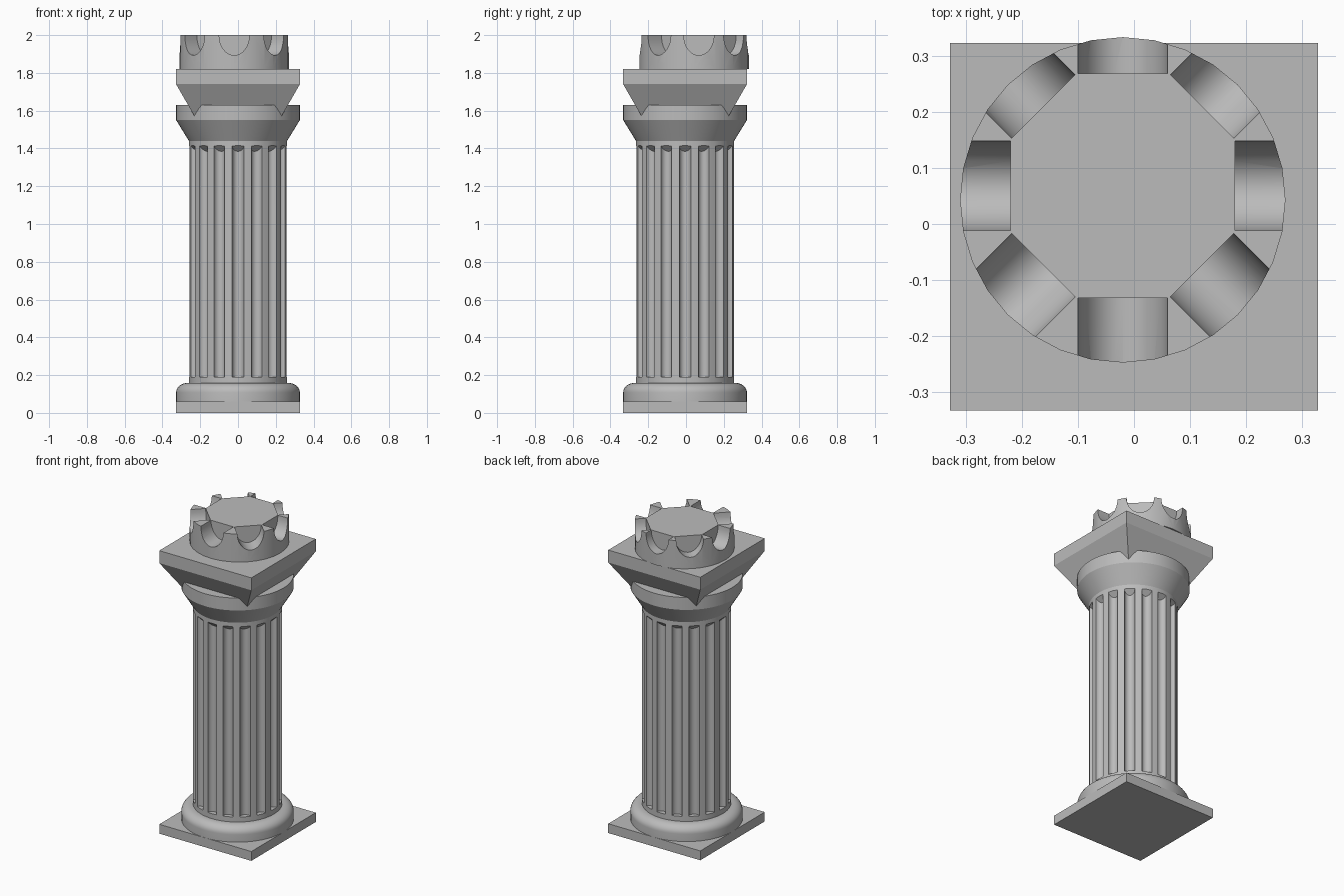
import bpy, bmesh
from math import pi, cos, sin, radians
from mathutils import Matrix, Vector

cube = bpy.data.objects.get("Cube")
if cube:
    bpy.data.objects.remove(cube, do_unlink=True)

CENTRE = Vector((0, -0.005, 0))
HALF = 0.3275           # half width of the square slabs
SHAFT_R = 0.26

stone = bpy.data.materials.new("grey stone")
stone.use_nodes = True
GREY = (0.5, 0.5, 0.5, 1)
stone.diffuse_color = GREY
stone.node_tree.nodes["Principled BSDF"].inputs["Base Color"].default_value = GREY


def finish(bm, name, location=CENTRE):
    """Turn a bmesh into a stone object."""
    bmesh.ops.recalc_face_normals(bm, faces=bm.faces)
    mesh = bpy.data.meshes.new(name)
    bm.to_mesh(mesh)
    bm.free()
    mesh.materials.append(stone)
    obj = bpy.data.objects.new(name, mesh)
    obj.location = location
    bpy.context.collection.objects.link(obj)
    return obj


def loft(name, profile, sides, location=CENTRE, turn=0.0):
    """Closed solid through regular rings given as (radius, height)."""
    bm = bmesh.new()
    rings = []
    for r, z in profile:
        angles = [turn + 2 * pi * i / sides for i in range(sides)]
        rings.append([bm.verts.new((r * cos(a), r * sin(a), z)) for a in angles])
    for low, high in zip(rings, rings[1:]):
        for i in range(sides):
            j = (i + 1) % sides
            bm.faces.new((low[i], low[j], high[j], high[i]))
    bm.faces.new(rings[0][::-1])
    bm.faces.new(rings[-1])
    return finish(bm, name, location)


def square(name, profile):
    """Square solid through (half width, height) levels."""
    return loft(name, [(w * 2 ** 0.5, z) for w, z in profile], 4, turn=pi / 4)


def cut(obj, cutter):
    """Subtract the cutter and remove it."""
    mod = obj.modifiers.new("cut", "BOOLEAN")
    mod.operation = "DIFFERENCE"
    mod.solver = "EXACT"
    mod.object = cutter
    cutter.hide_render = True
    graph = bpy.context.evaluated_depsgraph_get()
    mesh = bpy.data.meshes.new_from_object(obj.evaluated_get(graph))
    obj.modifiers.clear()
    obj.data = mesh
    bpy.data.objects.remove(cutter, do_unlink=True)


def smooth(obj, angle=30):
    bpy.ops.object.select_all(action="DESELECT")
    obj.select_set(True)
    bpy.context.view_layer.objects.active = obj
    bpy.ops.object.shade_smooth_by_angle(angle=radians(angle))


# Square plinth and rounded base moulding
square("plinth", [(HALF, 0), (HALF, 0.06)])
arc = [(0.27 + 0.0575 * cos(a), 0.108 + 0.05 * sin(a))
       for a in (pi / 2 * i / 8 for i in range(9))]
smooth(loft("base_moulding", [(HALF, 0.055)] + arc, 64))

# Fluted shaft: sixteen round grooves with sloping upper ends
shaft = loft("shaft", [(SHAFT_R, 0.15), (SHAFT_R, 1.45)], 64)
FLUTE_R, FLUTE_LOW, FLUTE_TOP = 0.031, 0.19, 1.415
bm = bmesh.new()
for k in range(16):
    made = bmesh.ops.create_cone(bm, cap_ends=True, segments=16, radius1=FLUTE_R,
                                 radius2=FLUTE_R, depth=1)["verts"]
    for v in made:
        v.co.z = FLUTE_TOP + v.co.x if v.co.z > 0 else FLUTE_LOW
        v.co.x += SHAFT_R
    bmesh.ops.rotate(bm, verts=made, cent=(0, 0, 0),
                     matrix=Matrix.Rotation(pi * k / 8, 3, "Z"))
cut(shaft, finish(bm, "flute_cutter"))
smooth(shaft)

# Flared round capital and the square slab above it
smooth(loft("capital", [(SHAFT_R, 1.44), (HALF, 1.55), (HALF, 1.63)], 64))
square("abacus", [(0.19, 1.5), (HALF, 1.74), (HALF, 1.82)])

# Off-centre top drum with eight rounded notches in its rim
drum = loft("broken_drum", [(0.29, 1.82), (0.29, 2.0)], 32, Vector((-0.02, 0.043, 0)))
bm = bmesh.new()
for k in range(8):
    made = bmesh.ops.create_cone(bm, cap_ends=True, segments=32, radius1=0.08,
                                 radius2=0.08, depth=0.3)["verts"]
    lay_flat = Matrix.Rotation(pi / 2, 4, "Y")
    stretch = Matrix.Diagonal((1, 1, 0.107 / 0.08, 1))
    place = Matrix.Translation((0.35, 0, 2.0))
    bmesh.ops.transform(bm, verts=made,
                        matrix=Matrix.Rotation(pi * k / 4, 4, "Z") @ place @ stretch @ lay_flat)
cut(drum, finish(bm, "notch_cutter", Vector((-0.02, 0.068, 0))))
smooth(drum)
